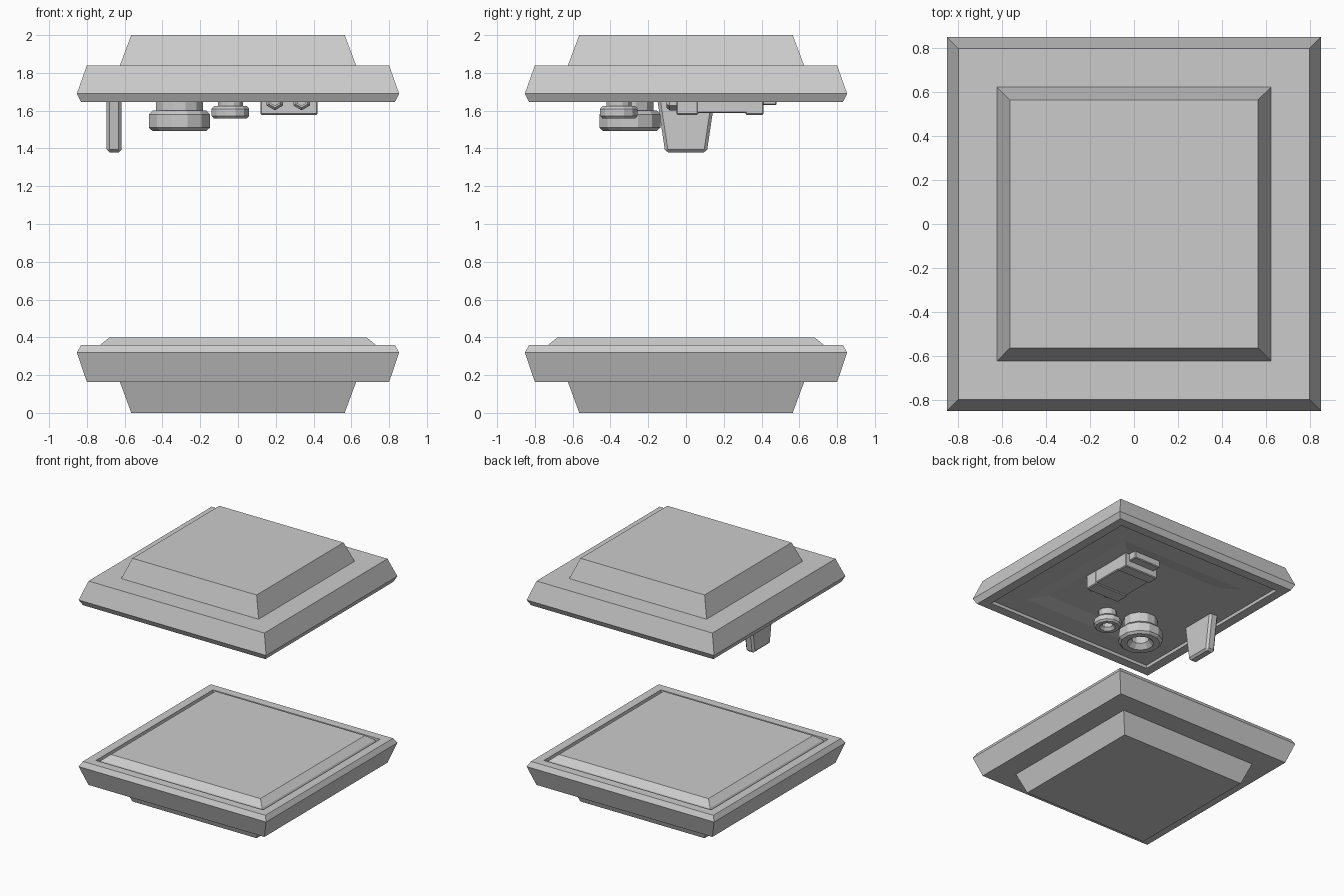
import bpy, bmesh, math
from mathutils import Matrix

if "Cube" in bpy.data.objects:
    bpy.data.objects.remove(bpy.data.objects["Cube"])


def make_object(name, bm):
    bmesh.ops.recalc_face_normals(bm, faces=bm.faces[:])
    mesh = bpy.data.meshes.new(name)
    bm.to_mesh(mesh)
    bm.free()
    obj = bpy.data.objects.new(name, mesh)
    bpy.context.collection.objects.link(obj)
    return obj


def loft(name, profile, sides, centre=(0, 0), square=False):
    """Stack regular rings of (radius, z) and cap both ends."""
    bm = bmesh.new()
    rings = []
    for r, z in profile:
        r = r * math.sqrt(2) if square else r
        ring = []
        for i in range(sides):
            a = math.tau * (i + 0.5) / sides
            ring.append(bm.verts.new((centre[0] + r * math.cos(a),
                                      centre[1] + r * math.sin(a), z)))
        rings.append(ring)
    for low, high in zip(rings, rings[1:]):
        for i in range(sides):
            j = (i + 1) % sides
            bm.faces.new((low[i], low[j], high[j], high[i]))
    bm.faces.new(rings[0])
    bm.faces.new(rings[-1])
    return make_object(name, bm)


def box(name, x, y, z, bevel=0.0):
    bm = bmesh.new()
    bmesh.ops.create_cube(bm, size=1)
    for v in bm.verts:
        v.co = [(a + b) / 2 + c * (b - a) for c, (a, b) in zip(v.co, (x, y, z))]
    if bevel:
        bmesh.ops.bevel(bm, geom=bm.edges[:], offset=bevel, segments=1, affect='EDGES')
    return make_object(name, bm)


# Lower plate with stepped foot, rim groove and raised centre
loft("lower_plate", [(0.565, 0), (0.625, 0.163), (0.80, 0.163), (0.853, 0.32),
                     (0.83, 0.36), (0.76, 0.36), (0.76, 0.335), (0.745, 0.335),
                     (0.733, 0.357), (0.68, 0.40)], 4, square=True)

# Upper plate with stepped cap and hollow underside
loft("upper_plate", [(0.565, 2.0), (0.625, 1.84), (0.80, 1.84), (0.853, 1.69),
                     (0.83, 1.645), (0.755, 1.645), (0.75, 1.667), (0.57, 1.667),
                     (0.45, 1.688)], 4, square=True)

# Hanging tapered fin
bm = bmesh.new()
bmesh.ops.create_cube(bm, size=1)
for v in bm.verts:
    half = 0.158 if v.co.z > 0 else 0.11
    v.co = (-0.656 + v.co.x * 0.078, math.copysign(half, v.co.y),
            1.70 if v.co.z > 0 else 1.378)
bmesh.ops.bevel(bm, geom=bm.edges[:], offset=0.016, segments=1, affect='EDGES')
make_object("hanging_fin", bm)

# Two collared pipe outlets with open mouths
loft("large_outlet", [(0.128, 1.73), (0.128, 1.60), (0.148, 1.60), (0.167, 1.58),
                      (0.167, 1.51), (0.148, 1.493), (0.10, 1.493), (0.065, 1.53),
                      (0.065, 1.60)], 12, (-0.31, -0.297))
loft("small_outlet", [(0.068, 1.73), (0.068, 1.625), (0.09, 1.625), (0.103, 1.61),
                      (0.103, 1.572), (0.09, 1.558), (0.06, 1.558), (0.04, 1.58),
                      (0.04, 1.62)], 12, (-0.04, -0.355))

# Ceiling machine: body, end flanges and rear tongue
box("machine_body", (0.12, 0.42), (0.04, 0.33), (1.588, 1.73), 0.006)
box("front_flange", (0.118, 0.422), (-0.05, 0.065), (1.578, 1.73), 0.006)
box("rear_flange", (0.118, 0.422), (0.315, 0.41), (1.578, 1.73), 0.006)
box("rear_tongue", (0.15, 0.39), (0.40, 0.48), (1.63, 1.73), 0.006)

# Pair of hexagonal front nozzles
for i, x in enumerate((0.195, 0.337)):
    nozzle = loft("front_nozzle_%d" % (i + 1),
                  [(0.05, 0), (0.05, 0.04), (0.036, 0.055), (0.025, 0.055), (0.025, 0.02)], 6)
    nozzle.data.transform(Matrix.Translation((x, -0.048, 1.652))
                          @ Matrix.Rotation(math.pi / 2, 4, 'X'))
